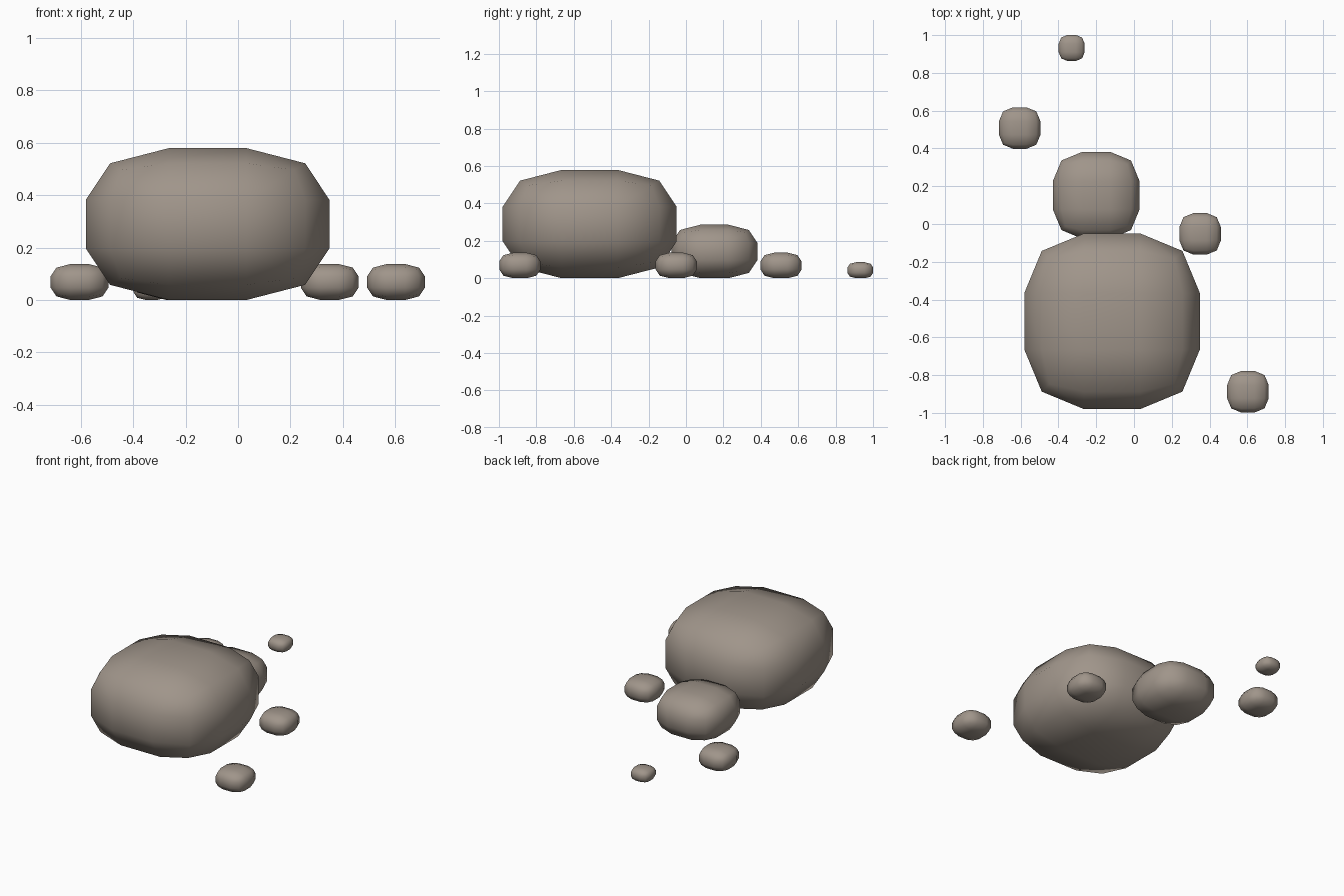
import bpy, bmesh

if "Cube" in bpy.data.objects:
    bpy.data.objects.remove(bpy.data.objects["Cube"])

stone = bpy.data.materials.new("warm grey stone")
stone.diffuse_color = (0.35, 0.30, 0.255, 1)
stone.use_nodes = True
stone.node_tree.nodes["Principled BSDF"].inputs["Base Color"].default_value = stone.diffuse_color


def rock(name, x, y, half):
    """Flattened cube with wide two-step rounded edges, resting on the ground."""
    bm = bmesh.new()
    bmesh.ops.create_cube(bm, size=2)
    bmesh.ops.bevel(bm, geom=bm.edges[:], offset=0.68, offset_type='OFFSET',
                    segments=2, profile=0.5, affect='EDGES')
    height = half * 0.623
    for v in bm.verts:
        v.co.x = v.co.x * half + x
        v.co.y = v.co.y * half + y
        v.co.z = (v.co.z + 1) * height
    for f in bm.faces:
        f.smooth = True
    bmesh.ops.recalc_face_normals(bm, faces=bm.faces[:])
    mesh = bpy.data.meshes.new(name)
    bm.to_mesh(mesh)
    bm.free()
    mesh.materials.append(stone)
    bpy.context.collection.objects.link(bpy.data.objects.new(name, mesh))


# One boulder, one medium rock and scattered pebbles
rock("boulder", -0.116, -0.515, 0.465)
rock("medium_rock", -0.20, 0.152, 0.23)
rock("pebble_front", 0.603, -0.888, 0.11)
rock("pebble_side", 0.35, -0.052, 0.11)
rock("pebble_back", -0.605, 0.508, 0.11)
rock("pebble_small", -0.33, 0.932, 0.069)
